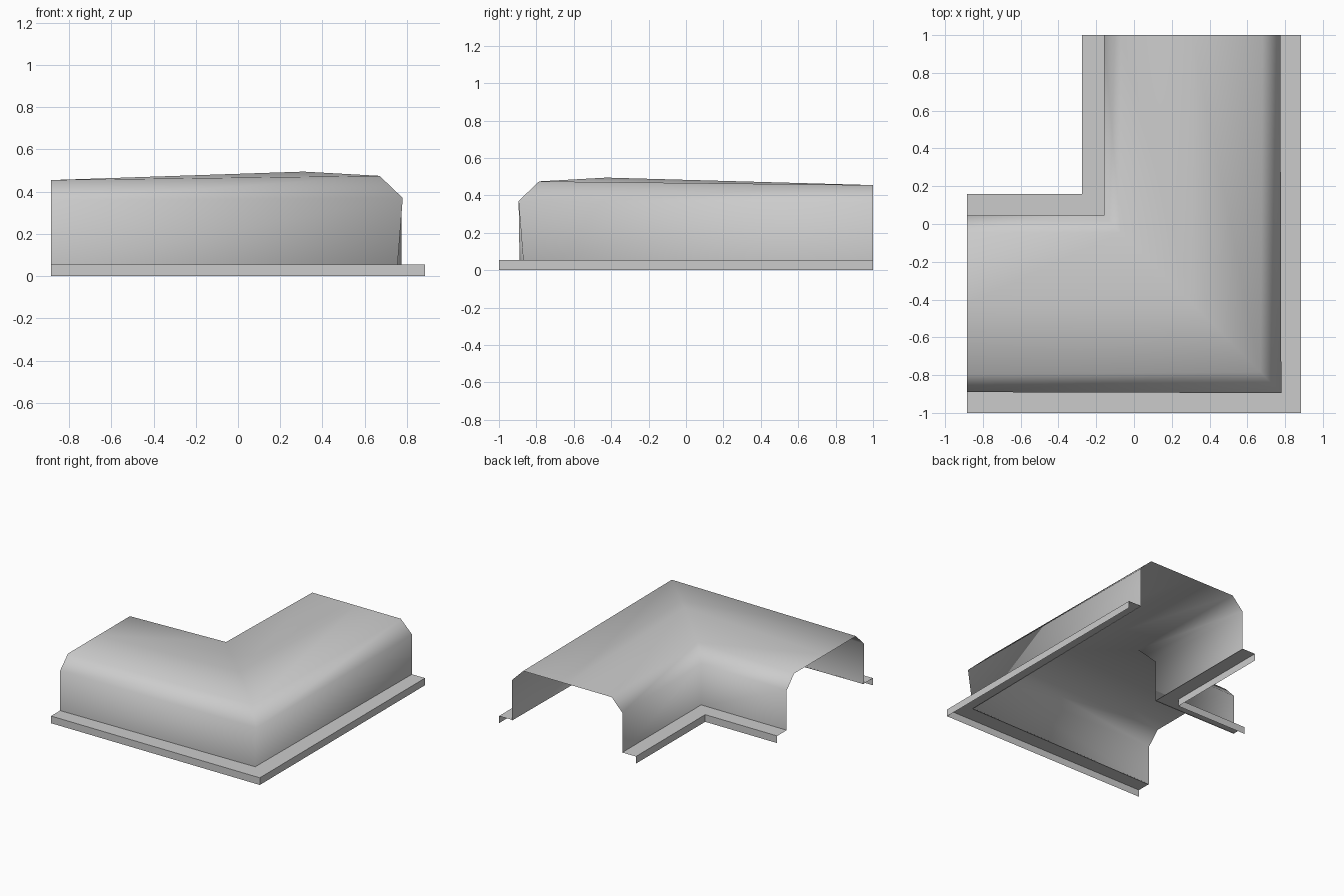
import bpy

cube = bpy.data.objects.get("Cube")
if cube:
    bpy.data.objects.remove(cube, do_unlink=True)

OUTER_X, OUTER_Y = 0.885, -1.0
END_X, END_Y = -0.885, 1.0

grey = bpy.data.materials.new("light_grey")
grey.use_nodes = True
grey.diffuse_color = (0.6, 0.6, 0.6, 1)
grey.node_tree.nodes["Principled BSDF"].inputs["Base Color"].default_value = (0.6, 0.6, 0.6, 1)


def corner_sweep(name, end_profile, mitre_profile, smooth):
    """Carry a (distance in from outer edge, height) profile round an L corner."""
    n = len(end_profile)
    verts = [(END_X, OUTER_Y + d, z) for d, z in end_profile]
    verts += [(OUTER_X - d, OUTER_Y + d, z) for d, z in mitre_profile]
    verts += [(OUTER_X - d, END_Y, z) for d, z in end_profile]
    faces = [(r * n + i, (r + 1) * n + i, (r + 1) * n + i + 1, r * n + i + 1)
             for r in range(2) for i in range(n - 1)]
    mesh = bpy.data.meshes.new(name)
    mesh.from_pydata(verts, [], faces)
    mesh.materials.append(grey)
    mesh.polygons.foreach_set("use_smooth", [smooth] * len(faces))
    mesh.update()
    obj = bpy.data.objects.new(name, mesh)
    bpy.context.collection.objects.link(obj)
    return obj


# Chamfered cover, flat at the open ends and slightly crowned on the mitre
corner_sweep("cover_shell",
             [(0.11, 0.05), (0.11, 0.36), (0.205, 0.455), (0.575, 0.455),
              (0.955, 0.455), (1.045, 0.36), (1.045, 0.05)],
             [(0.13, 0.05), (0.105, 0.37), (0.215, 0.475), (0.575, 0.495),
              (0.955, 0.475), (1.045, 0.37), (1.045, 0.05)], True)

# Flanges with a turned-down lip along both edges
corner_sweep("outer_flange",
             [(0, 0), (0, 0.055), (0.11, 0.055)],
             [(0, 0), (0, 0.055), (0.13, 0.055)], False)
inner = [(1.045, 0.055), (1.16, 0.055), (1.16, 0)]
corner_sweep("inner_flange", inner, inner, False)
